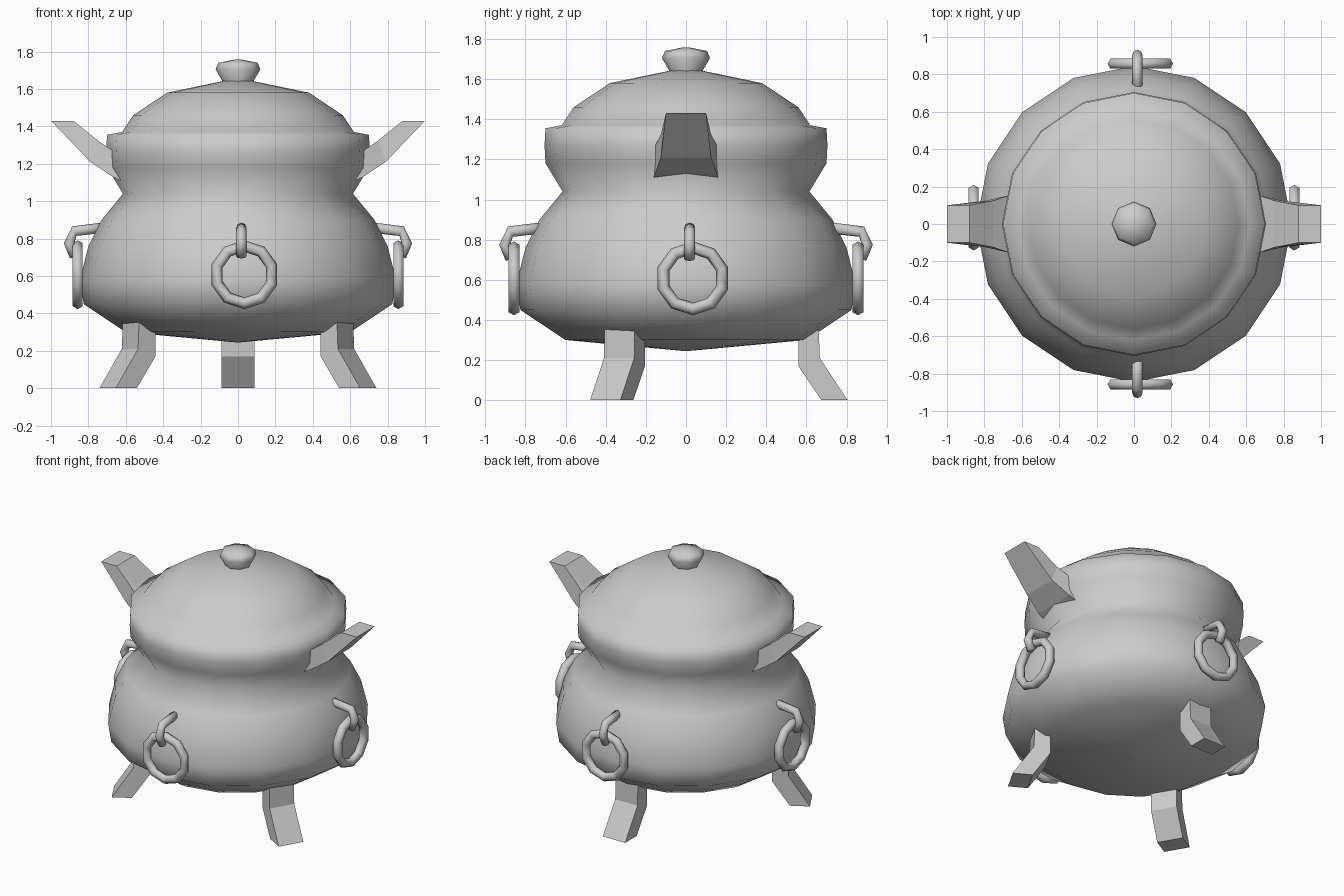
import bpy, bmesh, math
from mathutils import Vector, Matrix

cube = bpy.data.objects.get("Cube")
if cube:
    bpy.data.objects.remove(cube, do_unlink=True)

# One plain metal colour
metal = bpy.data.materials.new("grey_metal")
metal.use_nodes = True
GREY = (0.6, 0.6, 0.6, 1)
metal.diffuse_color = GREY
metal.node_tree.nodes["Principled BSDF"].inputs["Base Color"].default_value = GREY


def finish(bm, name, smooth):
    bmesh.ops.recalc_face_normals(bm, faces=bm.faces)
    mesh = bpy.data.meshes.new(name)
    bm.to_mesh(mesh)
    bm.free()
    mesh.materials.append(metal)
    for face in mesh.polygons:
        face.use_smooth = smooth
    obj = bpy.data.objects.new(name, mesh)
    bpy.context.collection.objects.link(obj)
    return obj


def loft(bm, rings, closed=False):
    """Skin a list of equal-sized point rings; cap both ends if open."""
    loops = [[bm.verts.new(p) for p in ring] for ring in rings]
    n = len(loops[0])
    pairs = list(zip(loops, loops[1:]))
    if closed:
        pairs.append((loops[-1], loops[0]))
    else:
        bm.faces.new(loops[0])
        bm.faces.new(loops[-1])
    for a, b in pairs:
        for i in range(n):
            j = (i + 1) % n
            bm.faces.new((a[i], a[j], b[j], b[i]))


def circle(radius, z, sides):
    return [(radius * math.cos(math.tau * i / sides),
             radius * math.sin(math.tau * i / sides), z) for i in range(sides)]


def lathe(name, profile, sides):
    bm = bmesh.new()
    loft(bm, [circle(r, z, sides) for r, z in profile])
    return finish(bm, name, True)


def turned(bm, name, angle, smooth):
    bm.transform(Matrix.Rotation(angle, 4, 'Z'))
    return finish(bm, name, smooth)


# Pot body, lid and knob
lathe("pot_body", [(0.01, 0.245), (0.6, 0.30), (0.825, 0.45), (0.845, 0.58),
                   (0.80, 0.76), (0.73, 0.90), (0.615, 1.04), (0.70, 1.18),
                   (0.705, 1.27), (0.70, 1.355), (0.62, 1.37), (0.56, 1.46),
                   (0.38, 1.58), (0.08, 1.642)], 16)
lathe("lid_knob", [(0.085, 1.62), (0.085, 1.645), (0.12, 1.705),
                   (0.105, 1.74), (0.02, 1.757)], 8)


# Flared side handles: (lower x, lower z, upper x, upper z, half width)
def handle(name, angle):
    bm = bmesh.new()
    sections = [(0.58, 1.09, 0.58, 1.21, 0.165), (0.67, 1.13, 0.67, 1.27, 0.153),
                (0.79, 1.21, 0.75, 1.325, 0.125), (1.0, 1.43, 0.88, 1.43, 0.1)]
    loft(bm, [[(a, -w, b), (a, w, b), (c, w, d), (c, -w, d)]
              for a, b, c, d, w in sections])
    turned(bm, name, angle, False)


handle("left_handle", 0)
handle("right_handle", math.pi)


# Bent legs, splayed at the foot: (inner r, inner z, outer r, outer z)
def leg(name, angle):
    bm = bmesh.new()
    sections = [(0.675, 0, 0.805, 0), (0.56, 0.17, 0.667, 0.21),
                (0.56, 0.32, 0.66, 0.38)]
    w = 0.087
    loft(bm, [[(a, -w, b), (a, w, b), (c, w, d), (c, -w, d)]
              for a, b, c, d in sections])
    turned(bm, name, math.radians(angle), False)


for name, angle in (("back_leg", 90), ("right_leg", 210), ("left_leg", 330)):
    leg(name, angle)


# Hook tube bent over the hanging ring
def hook(name, angle, shift):
    path = [Vector(p) for p in ((0.72, 0, 0.858), (0.875, 0, 0.84),
                                (0.903, 0, 0.775), (0.872, 0, 0.705))]
    bm = bmesh.new()
    rings = []
    for i, p in enumerate(path):
        ahead = path[min(i + 1, len(path) - 1)]
        behind = path[max(i - 1, 0)]
        side = Vector((0, 1, 0))
        up = (ahead - behind).normalized().cross(side)
        rings.append([p + side * (shift + 0.028 * math.cos(math.tau * k / 8))
                      + up * 0.028 * math.sin(math.tau * k / 8) for k in range(8)])
    loft(bm, rings)
    turned(bm, name, angle, True)


def hanging_ring(name, angle, shift):
    bm = bmesh.new()
    rings = []
    for i in range(10):
        t = math.tau * i / 10 + math.pi / 2
        out = Vector((0, math.cos(t), math.sin(t)))
        centre = Vector((0.857, shift, 0.607)) + out * 0.153
        rings.append([centre + out * 0.031 * math.cos(math.tau * k / 6)
                      + Vector((0.031 * math.sin(math.tau * k / 6), 0, 0))
                      for k in range(6)])
    loft(bm, rings, closed=True)
    turned(bm, name, angle, True)


# Four rings, each hanging slightly off centre
for side, quarter, sign in (("left", 0, 1), ("back", 1, -1),
                            ("right", 2, -1), ("front", 3, 1)):
    hook(side + "_hook", quarter * math.pi / 2, 0.018 * sign)
    hanging_ring(side + "_ring", quarter * math.pi / 2, 0.034 * sign)
